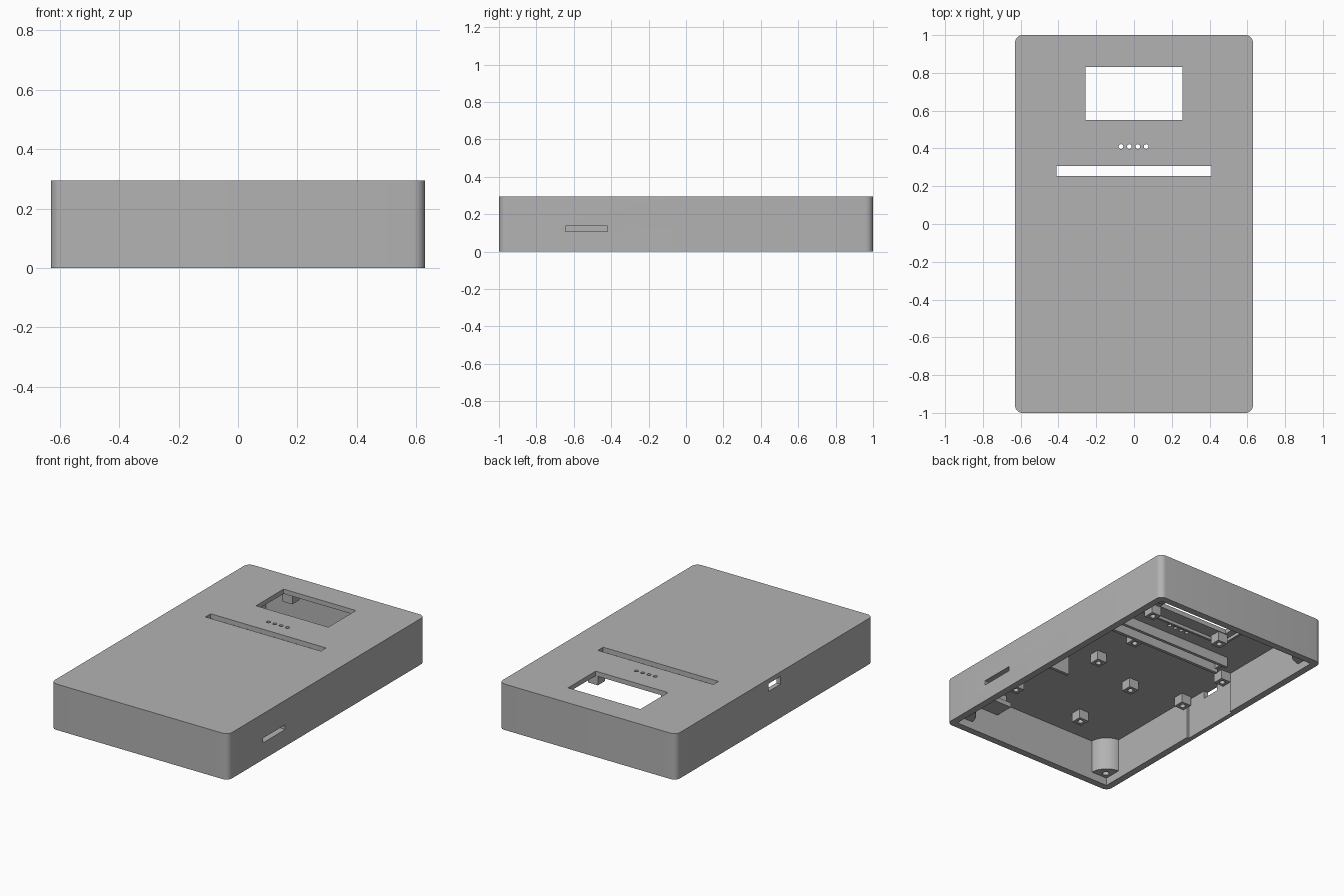
import bpy, bmesh, math

if "Cube" in bpy.data.objects:
    bpy.data.objects.remove(bpy.data.objects["Cube"], do_unlink=True)

W, D, H = 0.63, 1.0, 0.295      # half width, half depth, height
WALL, TOP = 0.045, 0.265        # wall thickness, underside of the top plate

grey = bpy.data.materials.new("plain grey")
grey.use_nodes = True
GREY = (0.45, 0.45, 0.45, 1)
grey.diffuse_color = GREY
grey.node_tree.nodes["Principled BSDF"].inputs["Base Color"].default_value = GREY


def prism(name, pts, z0, z1):
    """Extrude a flat outline from z0 to z1."""
    bm = bmesh.new()
    face = bm.faces.new([bm.verts.new((x, y, z0)) for x, y in pts])
    new = bmesh.ops.extrude_face_region(bm, geom=[face])["geom"]
    for v in new:
        if isinstance(v, bmesh.types.BMVert):
            v.co.z = z1
    bmesh.ops.recalc_face_normals(bm, faces=bm.faces)
    mesh = bpy.data.meshes.new(name)
    bm.to_mesh(mesh)
    bm.free()
    mesh.materials.append(grey)
    ob = bpy.data.objects.new(name, mesh)
    bpy.context.collection.objects.link(ob)
    return ob


def box(name, x0, x1, y0, y1, z0, z1):
    return prism(name, [(x0, y0), (x1, y0), (x1, y1), (x0, y1)], z0, z1)


def arc(cx, cy, r, a0, a1, n):
    return [(cx + r * math.cos(math.radians(a0 + (a1 - a0) * i / n)),
             cy + r * math.sin(math.radians(a0 + (a1 - a0) * i / n))) for i in range(n + 1)]


def rounded(name, w, d, r, z0, z1):
    pts = []
    for k, (sx, sy) in enumerate([(1, 1), (-1, 1), (-1, -1), (1, -1)]):
        pts += arc(sx * (w - r), sy * (d - r), r, k * 90, k * 90 + 90, 8)
    return prism(name, pts, z0, z1)


def disc(name, x, y, r, z0, z1, n=20):
    return prism(name, arc(x, y, r, 0, 360, n)[:-1], z0, z1)


def cut(target, cutter):
    mod = target.modifiers.new("cut", "BOOLEAN")
    mod.operation, mod.solver, mod.object = "DIFFERENCE", "EXACT", cutter
    bpy.ops.object.select_all(action="DESELECT")
    bpy.context.view_layer.objects.active = target
    target.select_set(True)
    bpy.ops.object.modifier_apply(modifier=mod.name)
    bpy.data.objects.remove(cutter, do_unlink=True)


def smooth(ob):
    bpy.ops.object.select_all(action="DESELECT")
    bpy.context.view_layer.objects.active = ob
    ob.select_set(True)
    bpy.ops.object.shade_smooth_by_angle(angle=math.radians(30))


# Hollow case, open underneath
case = rounded("case_shell", W, D, 0.04, 0, H)
cut(case, box("cavity", -W + WALL, W - WALL, -D + WALL, D - WALL, -0.1, TOP))

# Openings in the top: display window, long slot, row of indicator holes
cut(case, box("window", -0.257, 0.257, 0.55, 0.83, 0.2, 0.4))
cut(case, box("long_slot", -0.41, 0.41, 0.255, 0.308, 0.2, 0.4))
for i in range(4):
    cut(case, disc("indicator_hole", -0.069 + i * 0.0445, 0.41, 0.0125, 0.2, 0.4))

# Openings in the side walls, with a shallow recess behind the left-hand port
cut(case, box("card_slot", 0.5, 0.7, -0.645, -0.42, 0.108, 0.138))
cut(case, box("port_recess", -W + 0.03, -0.5, -0.2, 0.2, -0.1, TOP))
cut(case, box("port", -0.7, -0.5, -0.06, 0.06, 0.215, 0.265))
smooth(case)

# Quarter-round screw posts in the four corners
for sx, side in ((-1, "right"), (1, "left")):
    for sy, end in ((-1, "front"), (1, "back")):
        cx, cy = sx * (W - WALL + 0.005), sy * (D - WALL + 0.005)
        quarter = [(cx, cy)] + [(cx - sx * x, cy - sy * y) for x, y in arc(0, 0, 0.12, 0, 90, 10)]
        post = prism(f"{end}_{side}_corner_post", quarter, 0.05, TOP + 0.005)
        cut(post, disc("screw_hole", cx - sx * 0.045, cy - sy * 0.045, 0.02, 0, 0.2))
        smooth(post)

# Standoffs with pilot holes for the circuit boards
standoffs = [(0.17, -0.13), (-0.19, -0.26), (-0.2, -0.74), (0.34, -0.7), (0.155, 0.19),
             (-0.24, 0.51), (0.28, 0.51), (-0.24, 0.88), (0.28, 0.88),
             (-0.55, -0.2), (-0.55, 0.17)]
for x, y in standoffs:
    post = box("board_standoff", x - 0.035, x + 0.035, y - 0.035, y + 0.035, 0.205, TOP + 0.005)
    cut(post, disc("pilot_hole", x, y, 0.018, 0.1, 0.25, 12))
    smooth(post)

# Guide rails around the long slot
for y in (0.225, 0.318):
    box("slot_rail", -0.45, 0.45, y, y + 0.02, 0.2, TOP + 0.005)
for x in (-0.45, 0.43):
    box("slot_rail_end", x, x + 0.02, 0.24, 0.325, 0.225, TOP + 0.005)

# Low ribs locating the display board
box("display_rib_front", -0.3, 0.34, 0.45, 0.465, 0.245, TOP + 0.005)
for x in (-0.315, 0.34):
    box("display_rib_side", x, x + 0.015, 0.45, 0.9, 0.245, TOP + 0.005)

# Brackets holding the card board beside its slot
box("card_bracket_back", 0.3, 0.59, -0.27, -0.25, 0.13, TOP + 0.005)
box("card_bracket_shelf", 0.3, 0.42, -0.33, -0.26, 0.2, TOP + 0.005)
box("card_bracket_front", 0.27, 0.4, -0.96, -0.87, 0.17, TOP + 0.005)
box("card_bracket_ledge", 0.27, 0.4, -0.88, -0.83, 0.17, 0.2)
